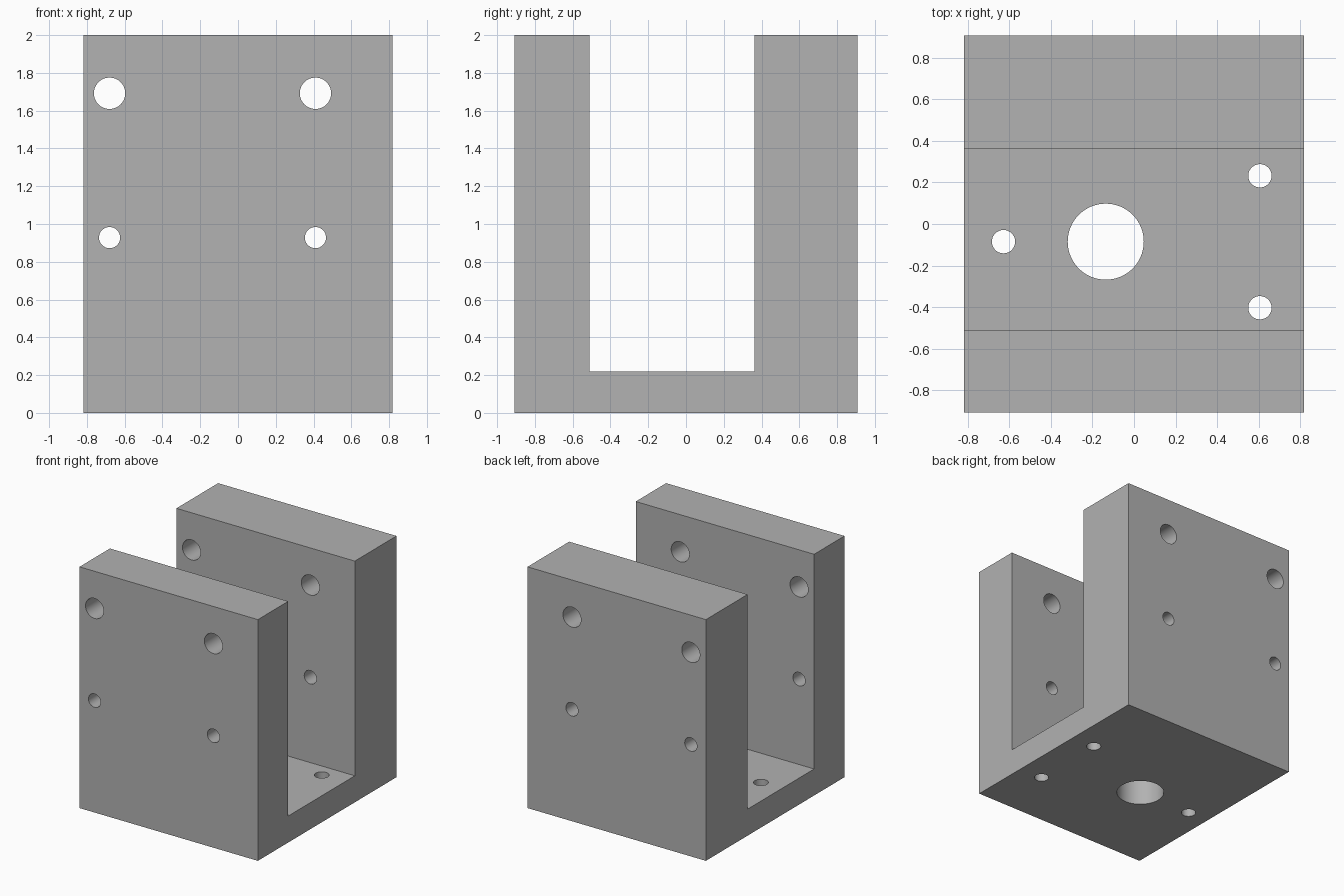
import bpy
import bmesh
from math import pi, radians
from mathutils import Matrix, Vector

old = bpy.data.objects.get("Cube")
if old:
    bpy.data.objects.remove(old, do_unlink=True)

grey = bpy.data.materials.new("plain grey")
grey.use_nodes = True
colour = (0.445, 0.445, 0.445, 1)
grey.diffuse_color = colour
grey.node_tree.nodes["Principled BSDF"].inputs["Base Color"].default_value = colour


def add_object(name, bm):
    bmesh.ops.recalc_face_normals(bm, faces=bm.faces)
    mesh = bpy.data.meshes.new(name)
    bm.to_mesh(mesh)
    bm.free()
    mesh.materials.append(grey)
    obj = bpy.data.objects.new(name, mesh)
    bpy.context.collection.objects.link(obj)
    return obj


# U-shaped block: side profile extruded across the width
half_width, half_depth = 0.818, 0.908
slot_front, slot_back, floor = -0.51, 0.362, 0.22
profile = [(-half_depth, 0), (half_depth, 0), (half_depth, 2), (slot_back, 2),
           (slot_back, floor), (slot_front, floor), (slot_front, 2), (-half_depth, 2)]
bm = bmesh.new()
face = bm.faces.new([bm.verts.new((-half_width, y, z)) for y, z in profile])
sweep = bmesh.ops.extrude_face_region(bm, geom=[face])
bmesh.ops.translate(bm, vec=(2 * half_width, 0, 0),
                    verts=[v for v in sweep["geom"] if isinstance(v, bmesh.types.BMVert)])
block = add_object("u_bracket", bm)

# Drills: all cylinders kept in one hidden cutter per direction
def make_drills(name, holes, turn, length):
    bm = bmesh.new()
    for centre, radius in holes:
        bmesh.ops.create_cone(bm, cap_ends=True, segments=64, radius1=radius,
                              radius2=radius, depth=length,
                              matrix=Matrix.Translation(Vector(centre)) @ turn)
    drills = add_object(name, bm)
    drills.hide_render = True
    drills.hide_set(True)
    cut = block.modifiers.new(name, "BOOLEAN")
    cut.operation = "DIFFERENCE"
    cut.solver = "EXACT"
    cut.object = drills
    return drills


# Wall holes run through both walls
wall_holes = [((x, 0, z), r) for x in (-0.68, 0.41)
              for z, r in ((1.692, 0.083), (0.928, 0.056))]
# Floor holes: large bore and three mounting holes
floor_holes = [((-0.136, -0.085, 0.11), 0.183), ((-0.628, -0.085, 0.11), 0.056)]
floor_holes += [((0.606, y, 0.11), 0.056) for y in (0.232, -0.403)]
cutters = [make_drills("wall_drills", wall_holes, Matrix.Rotation(pi / 2, 4, "X"), 2.2),
           make_drills("floor_drills", floor_holes, Matrix.Identity(4), 0.5)]

# Apply the cuts, remove the drills and smooth the bores
bpy.ops.object.select_all(action="DESELECT")
bpy.context.view_layer.objects.active = block
block.select_set(True)
for name in [m.name for m in block.modifiers]:
    bpy.ops.object.modifier_apply(modifier=name)
for cutter in cutters:
    bpy.data.objects.remove(cutter, do_unlink=True)
bpy.ops.object.shade_smooth_by_angle(angle=radians(30))
